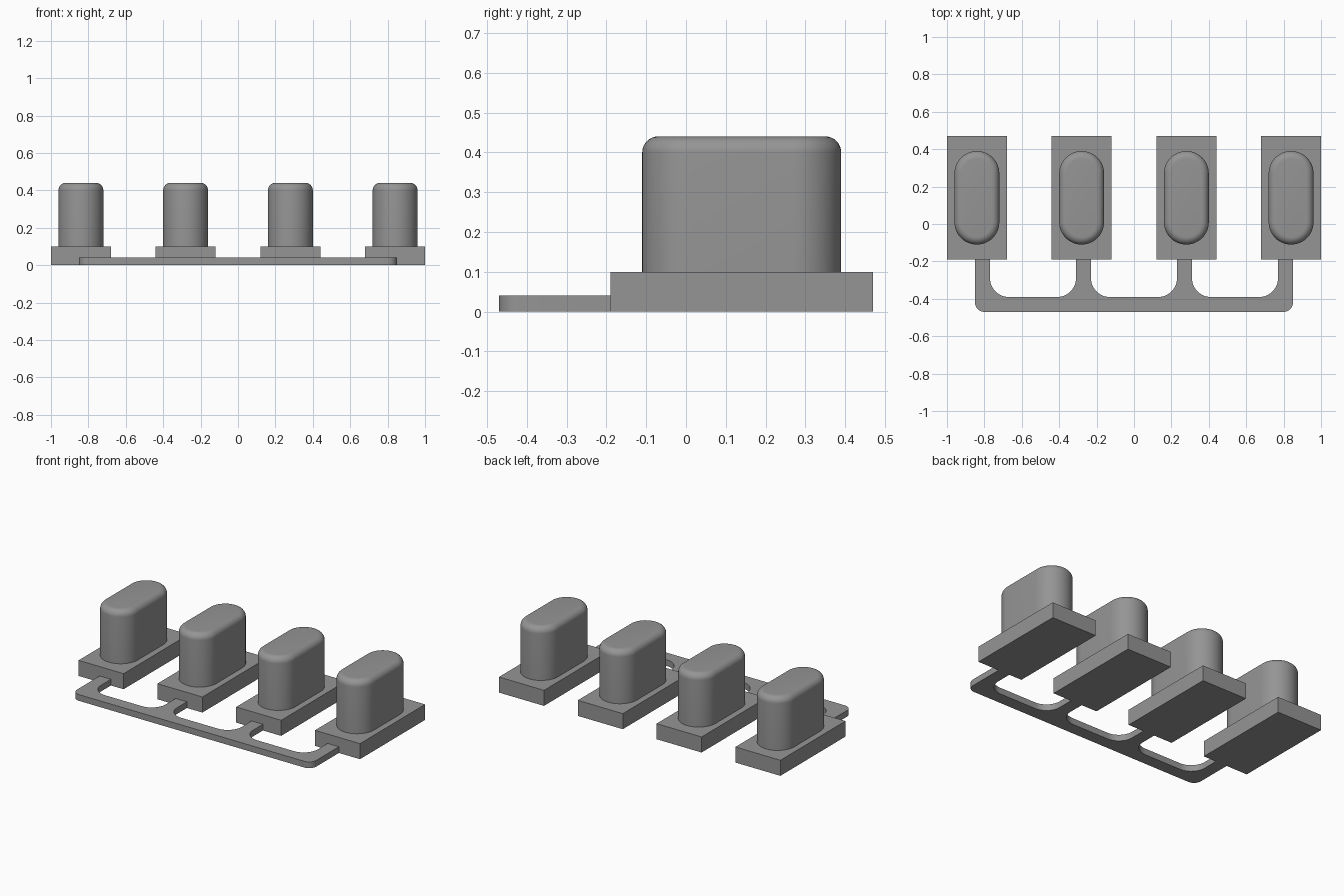
import bpy, bmesh, math

if "Cube" in bpy.data.objects:
    bpy.data.objects.remove(bpy.data.objects["Cube"])

grey = bpy.data.materials.new("neutral grey")
grey.diffuse_color = (0.3, 0.3, 0.3, 1)
grey.use_nodes = True
grey.node_tree.nodes["Principled BSDF"].inputs["Base Color"].default_value = grey.diffuse_color


def finish(name, bm, smooth=False):
    bmesh.ops.recalc_face_normals(bm, faces=bm.faces)
    mesh = bpy.data.meshes.new(name)
    bm.to_mesh(mesh)
    bm.free()
    mesh.materials.append(grey)
    obj = bpy.data.objects.new(name, mesh)
    bpy.context.collection.objects.link(obj)
    if smooth:
        bpy.ops.object.select_all(action='DESELECT')
        obj.select_set(True)
        bpy.context.view_layer.objects.active = obj
        bpy.ops.object.shade_smooth_by_angle(angle=math.radians(30))
    return obj


def loft(bm, rings):
    loops = [[bm.verts.new(p) for p in ring] for ring in rings]
    n = len(loops[0])
    for a, b in zip(loops, loops[1:]):
        for i in range(n):
            j = (i + 1) % n
            bm.faces.new((a[i], a[j], b[j], b[i]))
    bm.faces.new(loops[0][::-1])
    bm.faces.new(loops[-1])


def arc(cx, cy, r, start, end, n=12):
    angles = [math.radians(start + (end - start) * i / n) for i in range(n + 1)]
    return [(cx + r * math.cos(a), cy + r * math.sin(a)) for a in angles]


def stadium(cx, r, z):
    pts = arc(cx, 0.27, r, 0, 180, 24) + arc(cx, 0.01, r, 180, 360, 24)
    return [(x, y, z) for x, y in pts]


# Four rectangular bases, each with a rounded button on top
for k, cx in enumerate((-0.84, -0.28, 0.28, 0.84), 1):
    bm = bmesh.new()
    corners = [(-0.16, -0.19), (0.16, -0.19), (0.16, 0.47), (-0.16, 0.47)]
    loft(bm, [[(cx + x, y, z) for x, y in corners] for z in (0, 0.1)])
    finish(f"base_{k}", bm)

    # Straight wall, then a quarter-round top edge
    bm = bmesh.new()
    rings = [stadium(cx, 0.12, 0.1)]
    for i in range(9):
        a = math.pi / 2 * i / 8
        rings.append(stadium(cx, 0.08 + 0.04 * math.cos(a), 0.4 + 0.04 * math.sin(a)))
    loft(bm, rings)
    finish(f"button_{k}", bm, True)

# Flat connecting frame: outer rounded corners, filleted stems up to the bases
END, RAIL, R = -0.19, -0.39, 0.1
stems = [(-0.85, -0.77), (-0.31, -0.23), (0.23, 0.31), (0.77, 0.85)]
outline = arc(-0.80, -0.42, 0.05, 180, 270) + arc(0.80, -0.42, 0.05, 270, 360)
for i in (3, 2, 1, 0):
    left, right = stems[i]
    if i < 3:
        outline += arc(right + R, RAIL + R, R, 270, 180)
    outline += [(right, END), (left, END)]
    if i > 0:
        outline += arc(left - R, RAIL + R, R, 0, -90)
bm = bmesh.new()
loft(bm, [[(x, y, z) for x, y in outline] for z in (0, 0.04)])
finish("connecting_frame", bm, True)
